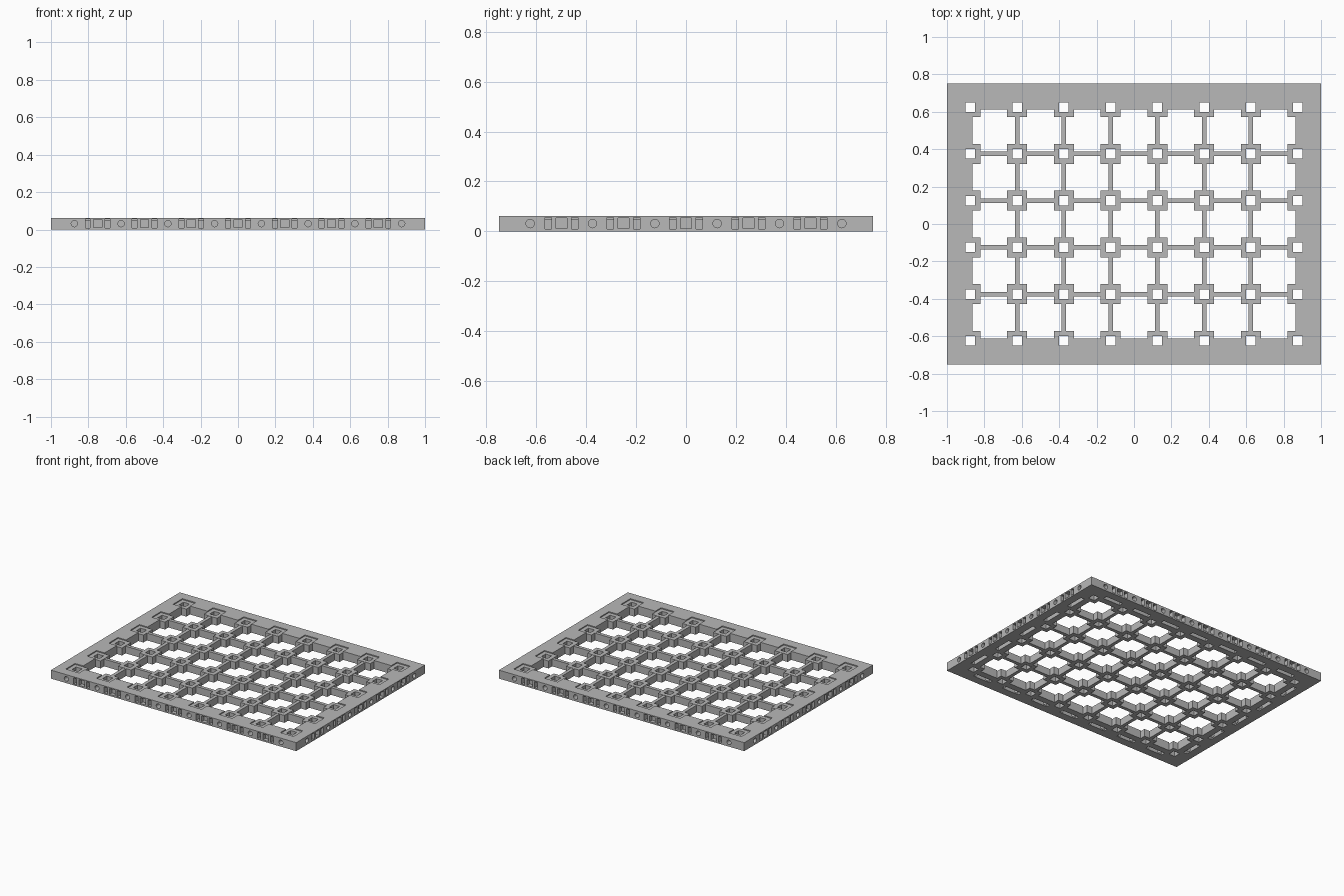
import bpy, bmesh
from math import pi
from mathutils import Matrix, Vector

old = bpy.data.objects.get("Cube")
if old:
    bpy.data.objects.remove(old, do_unlink=True)

HEIGHT = 0.0625
NODE_TOP = 0.055
RIB_TOP = 0.053
PITCH = 0.25
HALF_X, HALF_Y = 1.0, 0.75
NODE, HOLE, RIB = 0.054, 0.025, 0.0125      # half widths
MID = HEIGHT / 2
XS = [(i - 3.5) * PITCH for i in range(8)]
YS = [(j - 2.5) * PITCH for j in range(6)]

grey = bpy.data.materials.new("plain grey")
grey.use_nodes = True
colour = (0.48, 0.48, 0.48, 1)
grey.diffuse_color = colour
grey.node_tree.nodes["Principled BSDF"].inputs["Base Color"].default_value = colour


def add_box(bm, low, high):
    low, high = Vector(low), Vector(high)
    size = high - low
    matrix = Matrix.Translation((low + high) / 2) @ Matrix.Diagonal((*size, 1))
    bmesh.ops.create_cube(bm, size=1, matrix=matrix)


def finish(bm, name):
    bmesh.ops.recalc_face_normals(bm, faces=bm.faces)
    mesh = bpy.data.meshes.new(name)
    bm.to_mesh(mesh)
    bm.free()
    mesh.materials.append(grey)
    obj = bpy.data.objects.new(name, mesh)
    bpy.context.collection.objects.link(obj)
    return obj


def cut(target, bm, name):
    cutter = finish(bm, name)
    cutter.hide_render = True
    mod = target.modifiers.new(name, "BOOLEAN")
    mod.operation, mod.solver, mod.object = "DIFFERENCE", "EXACT", cutter
    bpy.context.view_layer.objects.active = target
    bpy.ops.object.modifier_apply(modifier=name)
    bpy.data.objects.remove(cutter, do_unlink=True)


def edges():
    """Each outer edge: its turn, its distance out and the node positions along it."""
    for k in range(4):
        yield Matrix.Rotation(k * pi / 2, 4, "Z"), (HALF_X if k % 2 else HALF_Y), (YS if k % 2 else XS)


def edge_boxes(bm, low, high):
    """Repeat a box between nodes on every edge; its y is measured outward from the edge."""
    for turn, out, stops in edges():
        for a, b in zip(stops, stops[1:]):
            mid = (a + b) / 2
            part = bmesh.new()
            add_box(part, (mid + low[0], -out - high[1], low[2]), (mid + high[0], -out - low[1], high[2]))
            part.transform(turn)
            mesh = bpy.data.meshes.new("piece")
            part.to_mesh(mesh)
            part.free()
            bm.from_mesh(mesh)
            bpy.data.meshes.remove(mesh)


# Outer frame with its large opening
bm = bmesh.new()
add_box(bm, (-HALF_X, -HALF_Y, 0), (HALF_X, HALF_Y, HEIGHT))
frame = finish(bm, "frame")
bm = bmesh.new()
ix, iy = XS[-1] - RIB, YS[-1] - RIB
add_box(bm, (-ix, -iy, -0.1), (ix, iy, 0.2))
cut(frame, bm, "opening_cutter")

# Seats for the border nodes, slightly deeper than the frame top
bm = bmesh.new()
for x in XS:
    for y in YS:
        if x in (XS[0], XS[-1]) or y in (YS[0], YS[-1]):
            add_box(bm, (x - NODE, y - NODE, -0.1), (x + NODE, y + NODE, 0.2))
cut(frame, bm, "seat_cutter")

# Long grooves under the frame
bm = bmesh.new()
edge_boxes(bm, (-0.07, -0.09, -0.05), (0.07, -0.06, 0.045))
cut(frame, bm, "groove_cutter")

# Clip ports: a square pocket with a slot on each side
bm = bmesh.new()
edge_boxes(bm, (-0.022, -0.03, 0.011), (0.022, 0.05, 0.054))
for side in (-1, 1):
    edge_boxes(bm, (side * 0.053 - 0.013, -0.075, 0.009), (side * 0.053 + 0.013, 0.05, 0.055))
cut(frame, bm, "port_cutter")

# Round holes running from the edges to the border nodes
bm = bmesh.new()
for turn, out, stops in edges():
    for s in stops:
        place = turn @ Matrix.Translation((s, -out, MID)) @ Matrix.Rotation(pi / 2, 4, "X")
        bmesh.ops.create_cone(bm, cap_ends=True, segments=16, radius1=0.017, radius2=0.017,
                              depth=0.15, matrix=place)
cut(frame, bm, "round_hole_cutter")

# Square nodes with a square through hole
bm = bmesh.new()
for x in XS:
    for y in YS:
        rings = []
        for half, z in ((NODE, 0), (NODE, NODE_TOP), (HOLE, NODE_TOP), (HOLE, 0)):
            rings.append([bm.verts.new((x + sx * half, y + sy * half, z))
                          for sx, sy in ((-1, -1), (1, -1), (1, 1), (-1, 1))])
        for a, b in zip(rings, rings[1:] + rings[:1]):
            for i in range(4):
                j = (i + 1) % 4
                bm.faces.new((a[i], a[j], b[j], b[i]))
finish(bm, "nodes")

# Thin ribs joining neighbouring nodes
bm = bmesh.new()
for y in YS[1:-1]:
    for a, b in zip(XS, XS[1:]):
        add_box(bm, (a + NODE, y - RIB, 0), (b - NODE, y + RIB, RIB_TOP))
for x in XS[1:-1]:
    for a, b in zip(YS, YS[1:]):
        add_box(bm, (x - RIB, a + NODE, 0), (x + RIB, b - NODE, RIB_TOP))
finish(bm, "ribs")
